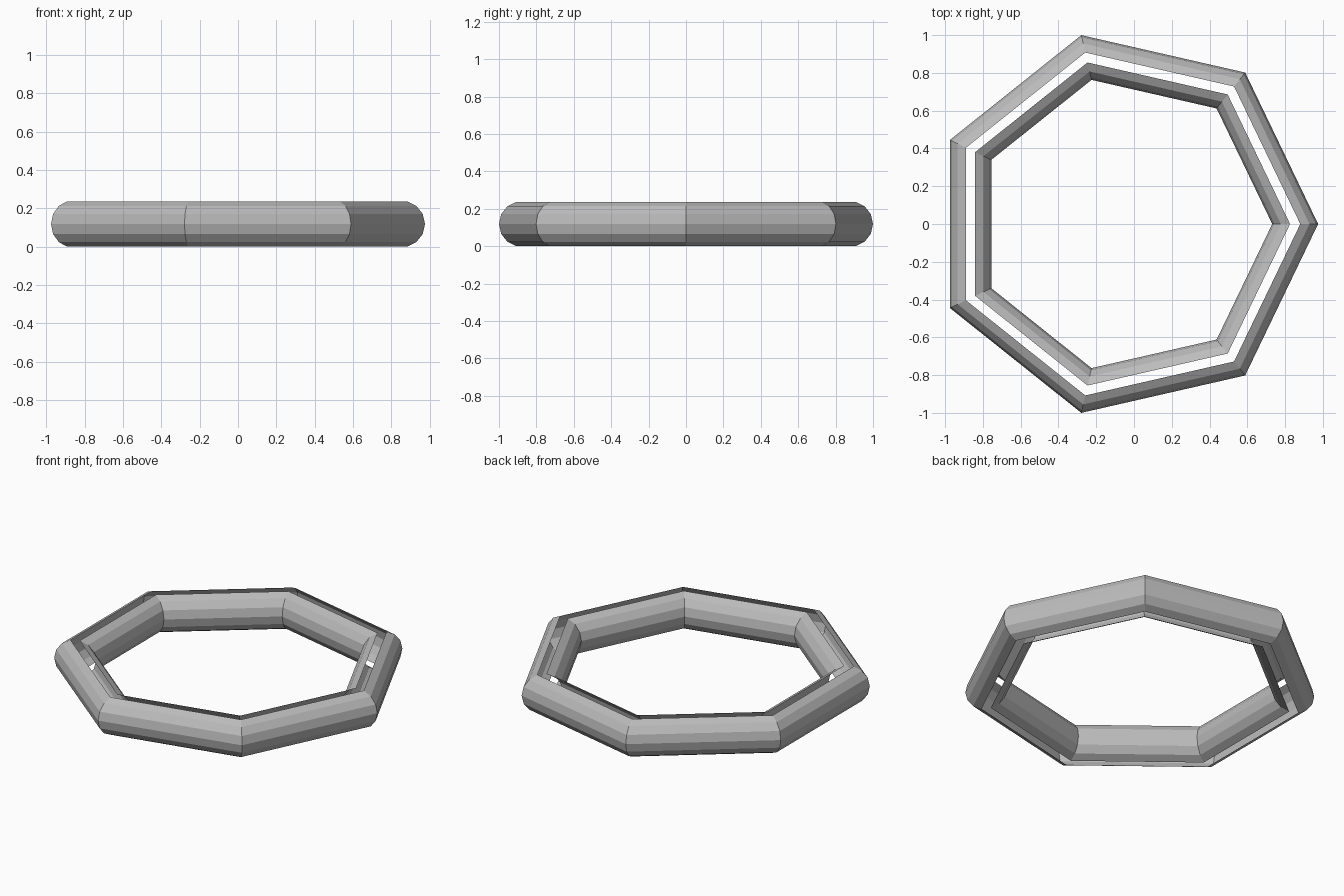
import bpy
import bmesh
from math import cos, sin, pi

cube = bpy.data.objects.get("Cube")
if cube:
    bpy.data.objects.remove(cube, do_unlink=True)

SIDES = 7            # corners of the ring
TUBE_SIDES = 14      # sides of the tube section
MAJOR, MINOR = 0.904, 0.1215
CENTRE_X = -0.0507
CENTRE_Z = MINOR * cos(pi / TUBE_SIDES)

grey = bpy.data.materials.new("plain grey")
grey.use_nodes = True
colour = (0.5, 0.5, 0.5, 1)
grey.diffuse_color = colour
grey.node_tree.nodes["Principled BSDF"].inputs["Base Color"].default_value = colour


def half_shell(name, first_step):
    """Open half tube swept round the ring, covering six facets of the section."""
    bm = bmesh.new()
    rings = []
    for i in range(SIDES):
        a = 2 * pi * i / SIDES
        ring = []
        for k in range(first_step, first_step + SIDES):
            t = 2 * pi * k / TUBE_SIDES
            r = MAJOR + MINOR * cos(t)
            ring.append(bm.verts.new((r * cos(a), r * sin(a), MINOR * sin(t))))
        rings.append(ring)
    for i, ring in enumerate(rings):
        nxt = rings[(i + 1) % SIDES]
        for k in range(SIDES - 1):
            bm.faces.new((ring[k], nxt[k], nxt[k + 1], ring[k + 1]))
    mesh = bpy.data.meshes.new(name)
    bm.to_mesh(mesh)
    bm.free()
    mesh.materials.append(grey)
    obj = bpy.data.objects.new(name, mesh)
    obj.location = (CENTRE_X, 0, CENTRE_Z)
    bpy.context.collection.objects.link(obj)


# Two shells with a narrow gap between them above and below
half_shell("outer_shell", -3)
half_shell("inner_shell", 4)
